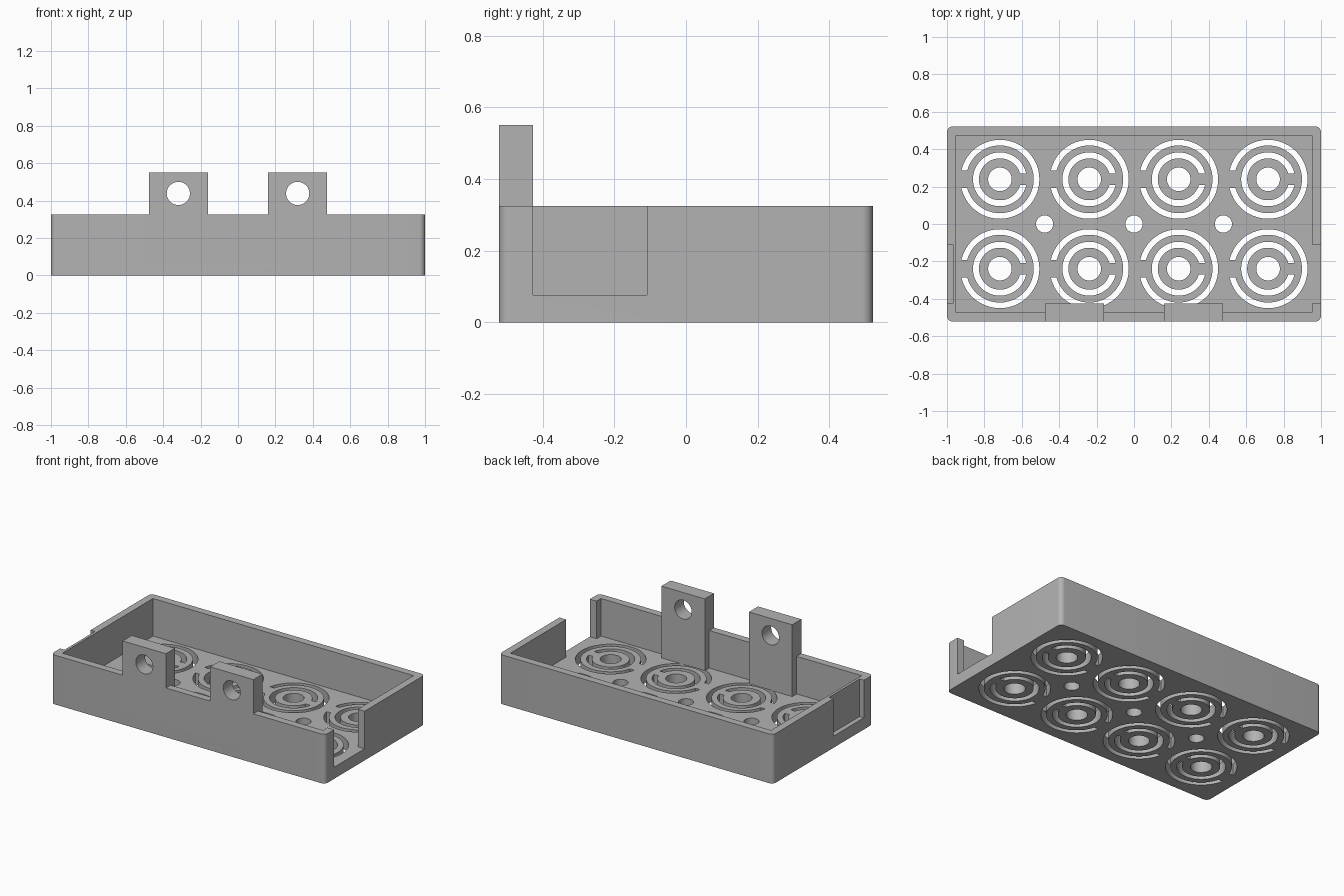
import bpy
import bmesh
from math import asin, cos, sin, pi, radians
from mathutils import Matrix

cube = bpy.data.objects.get("Cube")
if cube:
    bpy.data.objects.remove(cube, do_unlink=True)

HALF_X, HALF_Y, HEIGHT = 1.0, 0.521, 0.325
FLOOR, WALL = 0.077, 0.049
TAB_BACK, TAB_TOP = -0.426, 0.551
NOTCH = (-0.426, -0.109)
PITCH = 0.478

grey = bpy.data.materials.new("plain grey")
grey.use_nodes = True
grey.diffuse_color = (0.45, 0.45, 0.45, 1)
grey.node_tree.nodes["Principled BSDF"].inputs["Base Color"].default_value = (0.45, 0.45, 0.45, 1)


def arc(cx, cy, r, start, end, steps):
    return [(cx + r * cos(start + (end - start) * i / steps),
             cy + r * sin(start + (end - start) * i / steps)) for i in range(steps + 1)]


def circle(cx, cy, r, steps=64):
    return arc(cx, cy, r, 0, 2 * pi, steps)[:-1]


def rect(x0, x1, y0, y1):
    return [(x0, y0), (x1, y0), (x1, y1), (x0, y1)]


def rounded_rect(hx, hy, r):
    points = []
    for i, (sx, sy) in enumerate([(1, 1), (-1, 1), (-1, -1), (1, -1)]):
        points += arc(sx * (hx - r), sy * (hy - r), r, i * pi / 2, (i + 1) * pi / 2, 8)
    return points


def c_slot(cx, cy, inner, outer, half_gap, facing):
    """Ring outline broken by one straight-sided bridge."""
    a, b = asin(half_gap / outer), asin(half_gap / inner)
    return (arc(cx, cy, outer, facing + a, facing + 2 * pi - a, 64)
            + arc(cx, cy, inner, facing + 2 * pi - b, facing + b, 64))


def prism(name, outlines, z0, z1, matrix=None):
    """Extrude closed outlines from z0 to z1."""
    bm = bmesh.new()
    for outline in outlines:
        face = bm.faces.new([bm.verts.new((x, y, z0)) for x, y in outline])
        moved = bmesh.ops.extrude_face_region(bm, geom=[face])["geom"]
        bmesh.ops.translate(bm, vec=(0, 0, z1 - z0),
                            verts=[v for v in moved if isinstance(v, bmesh.types.BMVert)])
    if matrix:
        bm.transform(matrix)
    bmesh.ops.recalc_face_normals(bm, faces=bm.faces)
    mesh = bpy.data.meshes.new(name)
    bm.to_mesh(mesh)
    bm.free()
    mesh.materials.append(grey)
    obj = bpy.data.objects.new(name, mesh)
    bpy.context.collection.objects.link(obj)
    return obj


def combine(target, other, operation):
    """Apply an exact boolean and discard the helper."""
    other.hide_render = True
    mod = target.modifiers.new(operation.lower(), "BOOLEAN")
    mod.operation, mod.solver, mod.object = operation, "EXACT", other
    bpy.context.view_layer.update()
    bpy.context.view_layer.objects.active = target
    bpy.ops.object.modifier_apply(modifier=mod.name)
    bpy.data.objects.remove(other, do_unlink=True)


# Open tray with rounded outer corners
tray = prism("tray", [rounded_rect(HALF_X, HALF_Y, 0.03)], 0, HEIGHT)
combine(tray, prism("cavity", [rect(WALL - HALF_X, HALF_X - WALL, WALL - HALF_Y, HALF_Y - WALL)],
                    FLOOR, 1), "DIFFERENCE")

# Open notch in one end wall, shallow outside recess in the other
combine(tray, prism("end_notches", [rect(0.9, 1.1, *NOTCH), rect(-1.1, -0.968, *NOTCH)],
                    FLOOR, 1), "DIFFERENCE")

# Eight targets of broken rings around a hole, plus three middle holes
slots = [circle(x * PITCH, 0, 0.046) for x in (-1, 0, 1)]
for column in (-1.5, -0.5, 0.5, 1.5):
    for row in (-0.5, 0.5):
        x, y = column * PITCH, row * PITCH
        slots += [circle(x, y, 0.063),
                  c_slot(x, y, 0.112, 0.144, 0.03, 0),
                  c_slot(x, y, 0.181, 0.211, 0.047, pi)]
combine(tray, prism("floor_slots", slots, -0.1, 0.15), "DIFFERENCE")

# Two drilled mounting tabs on the front wall
upright = Matrix.Rotation(radians(90), 4, "X")
for side in (-1, 1):
    x = side * 0.319
    tab = prism("mounting_tab", [rect(x - 0.158, x + 0.158, -HALF_Y, TAB_BACK)], FLOOR, TAB_TOP)
    combine(tray, tab, "UNION")
    combine(tray, prism("tab_hole", [circle(x, 0.438, 0.062)], 0.3, 0.7, upright), "DIFFERENCE")

bpy.ops.object.select_all(action="DESELECT")
tray.select_set(True)
bpy.context.view_layer.objects.active = tray
bpy.ops.object.shade_smooth_by_angle(angle=radians(30))
